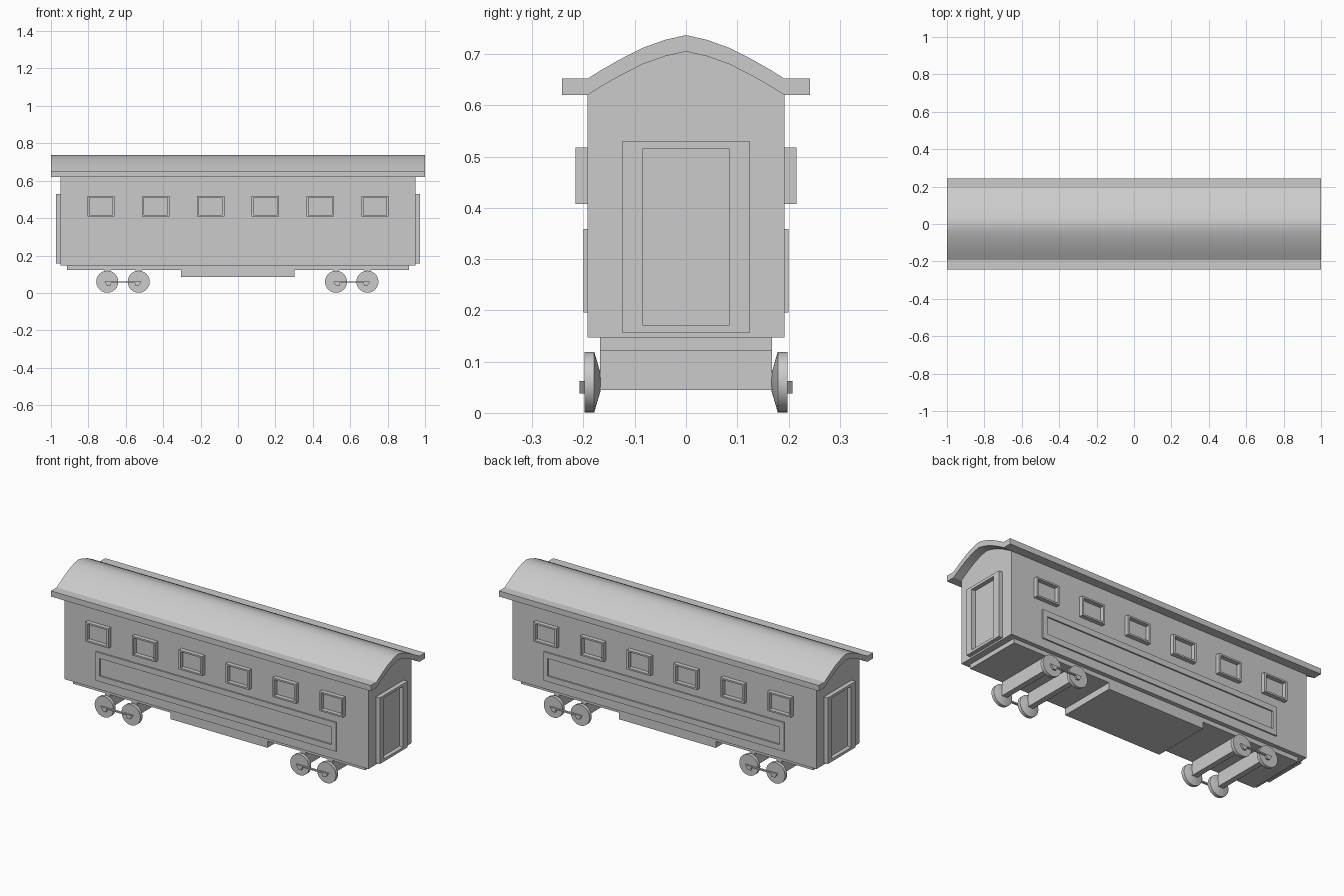
import bpy, bmesh, math
from mathutils import Matrix

if "Cube" in bpy.data.objects:
    bpy.data.objects.remove(bpy.data.objects["Cube"])


def finish(name, bm, smooth=False):
    bmesh.ops.recalc_face_normals(bm, faces=bm.faces)
    me = bpy.data.meshes.new(name)
    bm.to_mesh(me)
    bm.free()
    ob = bpy.data.objects.new(name, me)
    bpy.context.collection.objects.link(ob)
    if smooth:
        bpy.ops.object.select_all(action='DESELECT')
        bpy.context.view_layer.objects.active = ob
        ob.select_set(True)
        bpy.ops.object.shade_smooth_by_angle(angle=math.radians(30))
    return ob


def box(name, x0, x1, y0, y1, z0, z1):
    bm = bmesh.new()
    m = (Matrix.Translation(((x0 + x1) / 2, (y0 + y1) / 2, (z0 + z1) / 2))
         @ Matrix.Diagonal((x1 - x0, y1 - y0, z1 - z0, 1)))
    bmesh.ops.create_cube(bm, size=1, matrix=m)
    return finish(name, bm)


def extrude(name, pts, vec, smooth=False):
    """Closed outline of 3D points, pushed along vec."""
    bm = bmesh.new()
    f = bm.faces.new([bm.verts.new(p) for p in pts])
    r = bmesh.ops.extrude_face_region(bm, geom=[f], use_keep_orig=True)
    bmesh.ops.translate(bm, vec=vec, verts=[v for v in r['geom'] if isinstance(v, bmesh.types.BMVert)])
    return finish(name, bm, smooth)


def frame(name, cu, w, z0, z1, bu, bz, d0, d1, side, axis):
    """Rectangular border standing out from a wall, open in the middle."""
    def ring(iu, iz, d):
        h = w / 2 - iu
        uz = [(cu - h, z0 + iz), (cu + h, z0 + iz), (cu + h, z1 - iz), (cu - h, z1 - iz)]
        return [(u, side * d, z) if axis == 'y' else (side * d, u, z) for u, z in uz]
    bm = bmesh.new()
    rings = [[bm.verts.new(p) for p in ring(*a)] for a in
             ((0, 0, d0), (0, 0, d1), (bu, bz, d1), (bu, bz, d0))]
    for k in range(4):
        a, b = rings[k], rings[(k + 1) % 4]
        for i in range(4):
            j = (i + 1) % 4
            bm.faces.new((a[i], a[j], b[j], b[i]))
    return finish(name, bm)


# Shared arch of ceiling and roof
half = [(0.192, 0.62), (0.165, 0.637), (0.13, 0.657), (0.085, 0.68), (0.04, 0.696)]
arch = half + [(0, 0.705)] + [(-y, z) for y, z in reversed(half)]

# Body with arched top
body = [(-0.192, 0.147), (0.192, 0.147)] + arch
extrude("carriage_body", [(-0.95, y, z) for y, z in body], (1.9, 0, 0))

# Roof shell with flat eaves
under = [(0.242, 0.62)] + arch + [(-0.242, 0.62)]
roof = under + [(y, z + 0.032) for y, z in reversed(under)]
extrude("roof", [(-1, y, z) for y, z in roof], (2, 0, 0), smooth=True)

# Underframe and equipment box
box("underframe", -0.913, 0.913, -0.168, 0.168, 0.122, 0.147)
box("underfloor_box", -0.304, 0.302, -0.168, 0.168, 0.085, 0.122)

# Windows and lower panels on both sides
for s in (-1, 1):
    for i in range(6):
        frame("window_frame", (i - 2.5) * 0.293, 0.146, 0.408, 0.518, 0.011, 0.009, 0.19, 0.216, s, 'y')
    frame("side_panel_border", 0, 1.504, 0.196, 0.359, 0.027, 0.032, 0.19, 0.2, s, 'y')
    # End doors
    frame("door_frame", 0, 0.248, 0.156, 0.53, 0.039, 0.015, 0.948, 0.974, s, 'x')


def wheel(name, x, s):
    """Wheel lathed around y, coned on the inner side."""
    prof = [(0.018, 0.167), (0.059, 0.179), (0.059, 0.198)]
    n = 24
    bm = bmesh.new()
    rings = [[bm.verts.new((x + r * math.cos(2 * math.pi * i / n), s * y,
                            0.06 + r * math.sin(2 * math.pi * i / n))) for i in range(n)]
             for r, y in prof]
    for a, b in zip(rings, rings[1:]):
        for i in range(n):
            j = (i + 1) % n
            bm.faces.new((a[i], a[j], b[j], b[i]))
    bm.faces.new(rings[0])
    bm.faces.new(rings[-1])
    return finish(name, bm, smooth=True)


# Bogies: axle plates, wheels and side rods
for c in (-0.615, 0.608):
    for d in (-0.084, 0.084):
        x = c + d
        box("axle_plate", x - 0.016, x + 0.016, -0.168, 0.168, 0.045, 0.123)
        for s in (-1, 1):
            wheel("wheel", x, s)
    for s in (-1, 1):
        rod = [(-0.1, 0.062), (-0.084, 0.038), (-0.066, 0.038), (-0.062, 0.055),
               (0.062, 0.055), (0.066, 0.038), (0.084, 0.038), (0.1, 0.062)]
        extrude("side_rod", [(c + u, s * 0.196, z) for u, z in rod], (0, s * 0.012, 0))
